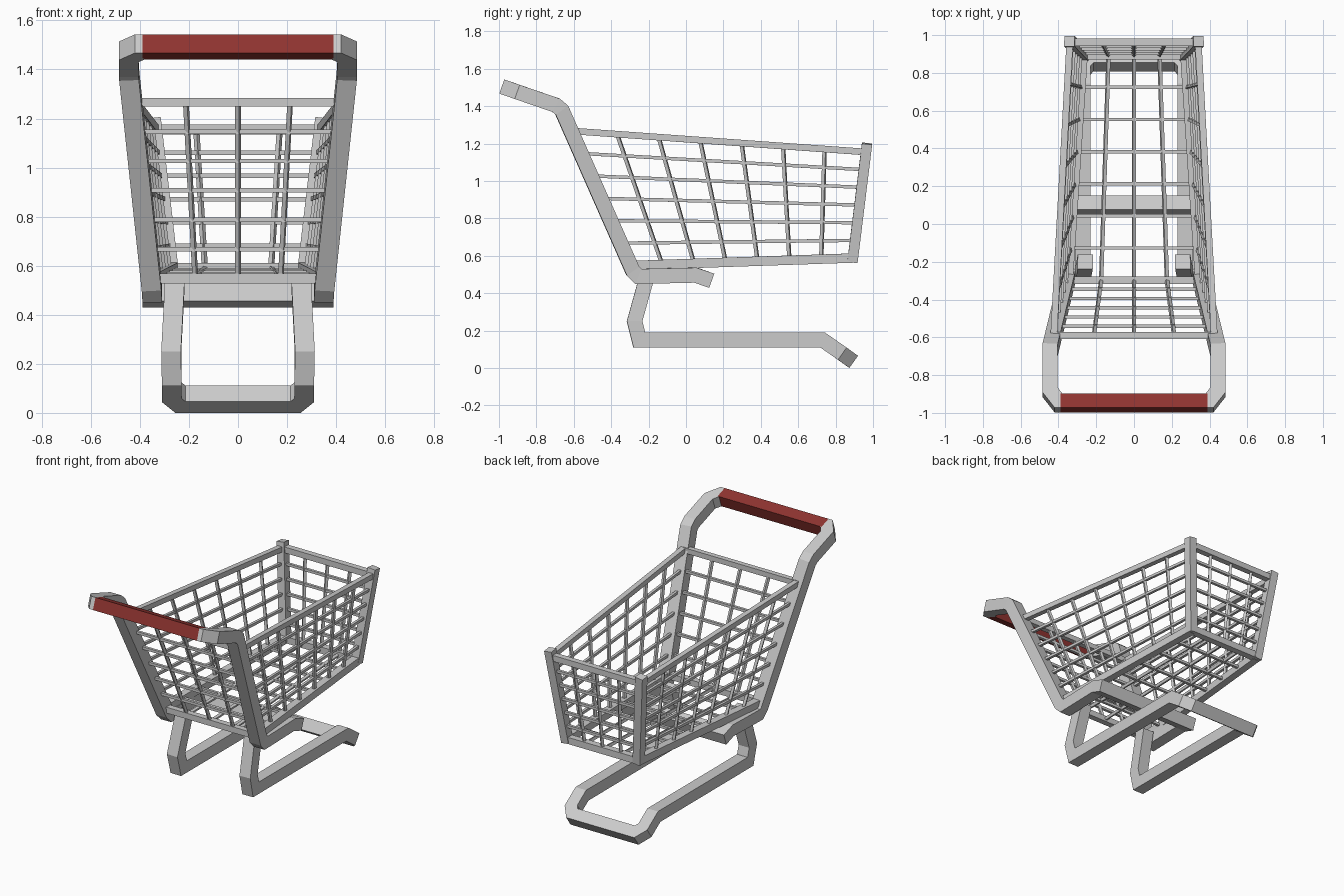
import bpy, bmesh
from mathutils import Vector as V

if "Cube" in bpy.data.objects:
    bpy.data.objects.remove(bpy.data.objects["Cube"])


def sweep(bm, pts, w, h=None, ref=(0, 0, 1), cap=(True, True)):
    """Mitred rectangular tube along a path."""
    pts = [V(p) for p in pts]
    h = h or w
    dirs = [(b - a).normalized() for a, b in zip(pts, pts[1:])]
    side = dirs[0].cross(V(ref)).normalized()
    up = side.cross(dirs[0])
    cur = [pts[0] + side * (sx * w / 2) + up * (sy * h / 2)
           for sx, sy in ((-1, -1), (1, -1), (1, 1), (-1, 1))]
    rings = [[bm.verts.new(c) for c in cur]]
    for i in range(1, len(pts)):
        d = dirs[i - 1]
        n = d + dirs[i] if i < len(dirs) else d
        cur = [c + d * ((pts[i] - c).dot(n) / d.dot(n)) for c in cur]
        rings.append([bm.verts.new(c) for c in cur])
    for a, b in zip(rings, rings[1:]):
        for k in range(4):
            m = (k + 1) % 4
            bm.faces.new((a[k], a[m], b[m], b[k]))
    if cap[0]:
        bm.faces.new(rings[0][::-1])
    if cap[1]:
        bm.faces.new(rings[-1])


def make(name, bm, mirror=False):
    bmesh.ops.recalc_face_normals(bm, faces=bm.faces)
    me = bpy.data.meshes.new(name)
    bm.to_mesh(me)
    bm.free()
    ob = bpy.data.objects.new(name, me)
    bpy.context.collection.objects.link(ob)
    if mirror:
        ob.modifiers.new("Mirror", 'MIRROR')
    return ob


def tube(name, pts, w, h=None, ref=(0, 0, 1), cap=(True, True), mirror=False):
    bm = bmesh.new()
    sweep(bm, pts, w, h, ref, cap)
    return make(name, bm, mirror)


def flip(p):
    return V((-p[0], p[1], p[2]))


T = 0.08
TILT = (0, 0.087, 0.252)

# Red hand grip
grip = tube("handle_grip", [(-0.39, -0.947, 1.492), (0.39, -0.947, 1.492)], T, ref=TILT)
red = bpy.data.materials.new("grip_red")
red.diffuse_color = (0.28, 0.035, 0.03, 1)
red.use_nodes = True
red.node_tree.nodes["Principled BSDF"].inputs["Base Color"].default_value = red.diffuse_color
grip.data.materials.append(red)

# Main frame: handle ends, sloping legs, lower rails and cross bar
tube("main_frame", [(0.39, -0.947, 1.492), (0.40, -0.947, 1.492), (0.445, -0.89, 1.472),
                    (0.445, -0.695, 1.405), (0.444, -0.665, 1.38), (0.352, -0.285, 0.52),
                    (0.35, -0.255, 0.49), (0.35, 0.05, 0.497), (0.35, 0.10, 0.48),
                    (0, 0.10, 0.48)],
     T, ref=TILT, cap=(False, False), mirror=True)

# Base frame: front bar, floor rails and uprights
tube("base_frame", [(0, 0.864, 0.056), (0.235, 0.864, 0.056), (0.27, 0.825, 0.084),
                    (0.27, 0.73, 0.15), (0.27, -0.25, 0.15), (0.272, -0.275, 0.25),
                    (0.258, -0.20, 0.52)],
     T, ref=(0, 0.578, 0.816), cap=(False, True), mirror=True)

# Basket corners on the right side (back/front, top/bottom)
BT, BB = V((0.425, -0.59, 1.266)), V((0.348, -0.297, 0.548))
FT, FB = V((0.34, 0.963, 1.155)), V((0.27, 0.893, 0.588))

# Basket rims
tube("front_corner_post", [(0.268, 0.89, 0.567), (0.342, 0.968, 1.20)], 0.055,
     ref=(0, 1, 0), mirror=True)
tube("basket_top_rail", [BT, FT], 0.035, mirror=True)
tube("basket_bottom_rail", [BB, FB], 0.05, mirror=True)
tube("basket_back_top_bar", [flip(BT), BT], 0.035)
tube("basket_back_bottom_bar", [flip(BB), BB], 0.04)
tube("basket_front_top_bar", [flip(FT), FT], 0.04)
tube("basket_front_bottom_bar", [flip(FB), FB], 0.045)


def wire_panel(name, a, b, c, d, across, along, mirror=False):
    """Wire grid on a quad: a-b is one edge, d-c the opposite one."""
    bm = bmesh.new()
    for i in range(1, along + 1):
        t = i / (along + 1)
        sweep(bm, [a.lerp(d, t), b.lerp(c, t)], 0.018)
    for i in range(1, across + 1):
        t = i / (across + 1)
        sweep(bm, [a.lerp(b, t), d.lerp(c, t)], 0.018, ref=(0.3, 0.5, 0.8))
    make(name, bm, mirror)


# Wire mesh panels
wire_panel("side_wires", BB, FB, FT, BT, 6, 5, mirror=True)
wire_panel("back_wires", flip(BB), BB, BT, flip(BT), 3, 5)
wire_panel("front_wires", flip(FB), FB, FT, flip(FT), 3, 5)
wire_panel("floor_wires", flip(BB), BB, FB, flip(FB), 3, 6)
